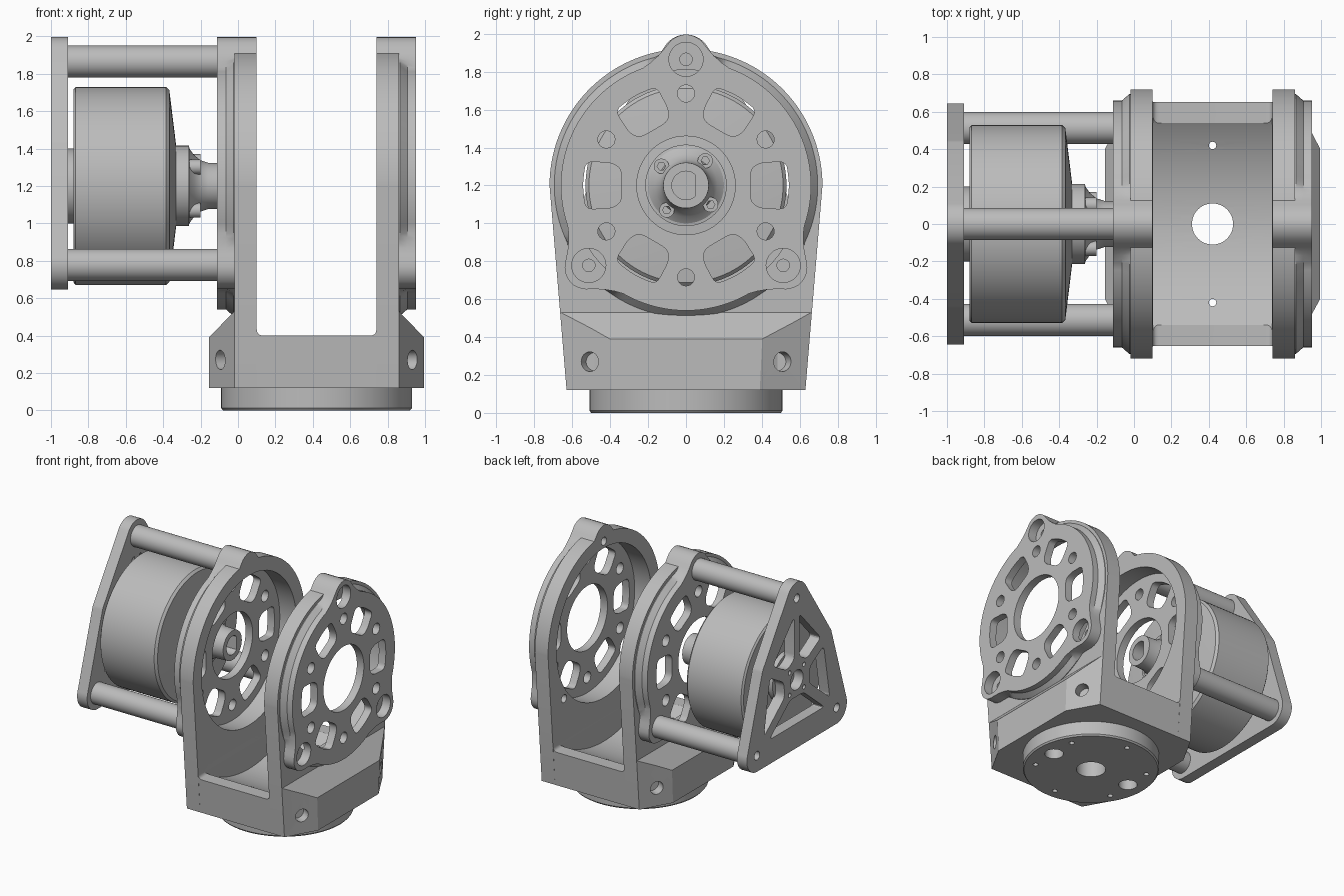
import bpy, bmesh
from math import sin, cos, pi, radians, degrees, hypot
from mathutils import Vector
from mathutils.geometry import convex_hull_2d

if "Cube" in bpy.data.objects:
    bpy.data.objects.remove(bpy.data.objects["Cube"])

grey = bpy.data.materials.new("machined grey")
grey.use_nodes = True
grey.diffuse_color = (0.5, 0.5, 0.5, 1)
grey.node_tree.nodes["Principled BSDF"].inputs["Base Color"].default_value = (0.5, 0.5, 0.5, 1)

CX, AXIS = 0.42, 1.2          # yoke centre in x, height of the motor axis
EARS = (90, 219.5, 320.5)     # bolt ear directions
EAR_POS = [(0, 0.665), (-0.513, -0.422), (0.513, -0.422)]


def make(name, bm):
    bmesh.ops.recalc_face_normals(bm, faces=bm.faces)
    me = bpy.data.meshes.new(name)
    bm.to_mesh(me)
    bm.free()
    me.materials.append(grey)
    ob = bpy.data.objects.new(name, me)
    bpy.context.collection.objects.link(ob)
    return ob


def loft(bm, rings, cap=True):
    """Bridge equal-length rings of points and cap the ends."""
    vs = [[bm.verts.new(p) for p in ring] for ring in rings]
    n = len(vs[0])
    for a, b in zip(vs, vs[1:]):
        for i in range(n):
            bm.faces.new((a[i], a[(i + 1) % n], b[(i + 1) % n], b[i]))
    if cap:
        bm.faces.new(vs[0])
        bm.faces.new(vs[-1])
    return bm


def along_x(pts, x):
    return [(x, p[0], AXIS + p[1]) for p in pts]


def prism_x(bm, pts, x0, x1):
    return loft(bm, [along_x(pts, x0), along_x(pts, x1)])


def disc(r, c=(0, 0), n=32):
    return [(c[0] + r * cos(2 * pi * i / n), c[1] + r * sin(2 * pi * i / n)) for i in range(n)]


def rod(bm, start, end, r, n=32):
    a, b = Vector(start), Vector(end)
    q = (b - a).to_track_quat('Z', 'Y')
    ring = [q @ Vector((x, y, 0)) for x, y in disc(r, n=n)]
    return loft(bm, [[a + p for p in ring], [b + p for p in ring]])


def turned(name, profile, n=96):
    """Solid of revolution about the motor axis from (x, radius) pairs."""
    return make(name, loft(bmesh.new(), [along_x(disc(r, n=n), x) for x, r in profile]))


def rounded(pts, cut, n=5):
    out = []
    for i, p in enumerate(pts):
        p = Vector(p)
        ends = []
        for q in (pts[i - 1], pts[(i + 1) % len(pts)]):
            d = Vector(q) - p
            ends.append(p + d.normalized() * min(cut, d.length * 0.45))
        for k in range(n + 1):
            t = k / n
            out.append(ends[0] * (1 - t) ** 2 + p * 2 * t * (1 - t) + ends[1] * t * t)
    return out


def boolean(ob, bm, op='DIFFERENCE'):
    tool = make("cutter", bm)
    tool.hide_render = True
    m = ob.modifiers.new("cut", 'BOOLEAN')
    m.object, m.operation, m.solver = tool, op, 'EXACT'
    bpy.context.view_layer.objects.active = ob
    bpy.ops.object.modifier_apply(modifier=m.name)
    bpy.data.objects.remove(tool)


def ear_radius(deg, base, ears=EARS):
    """Disc radius with a smooth bulge at each bolt ear."""
    a = min(abs((deg - e + 180) % 360 - 180) for e in ears)
    table = [(0, .797), (3, .791), (6, .768), (9, .73), (12, .7), (16, .675), (20, .66)]
    for (a0, r0), (a1, r1) in zip(table, table[1:]):
        if a <= a1:
            return max(base, r0 + (r1 - r0) * (a - a0) / (a1 - a0))
    return base


def polar(r, deg):
    return (r * cos(radians(deg)), r * sin(radians(deg)))


# Two yoke arms, each a ring housing with a perforated outer plate
for side, label in ((-1, "right"), (1, "left")):
    def X(u):
        return CX + side * u

    outline = [polar(ear_radius(d, 0.72, (90,)), d) for d in range(0, 181, 2)]
    outline += [(-0.63, -1.08), (0.63, -1.08)]
    housing = make(label + "_arm_housing", prism_x(bmesh.new(), outline, X(0.32), X(0.44)))
    boolean(housing, prism_x(bmesh.new(), disc(0.61, n=96), X(0.2), X(0.6)))

    slim = [polar(ear_radius(d, 0.66), d) for d in range(0, 360, 2)]
    wide = [polar(ear_radius(d, 0.695), d) for d in range(0, 360, 2)]
    plate = make(label + "_arm_plate", loft(bmesh.new(), [
        along_x(wide, X(0.43)), along_x(wide, X(0.445)),
        along_x(slim, X(0.485)), along_x(slim, X(0.533))]))
    boolean(plate, prism_x(bmesh.new(), disc(0.61, n=96), X(0.3), X(0.47)))
    holes = prism_x(bmesh.new(), disc(0.26, n=64), X(0.3), X(0.7))
    window = rounded([(0.34, -0.085), (0.39, -0.12), (0.53, -0.125), (0.545, 0),
                      (0.53, 0.125), (0.39, 0.12), (0.34, 0.085)], 0.04)
    for k in range(6):
        a = radians(60 * k)
        prism_x(holes, [(x * cos(a) - y * sin(a), x * sin(a) + y * cos(a)) for x, y in window],
                X(0.3), X(0.7))
        prism_x(holes, disc(0.045, polar(0.485, 60 * k + 30), 24), X(0.3), X(0.7))
    boolean(plate, holes)
    if side > 0:
        for ob in (plate, housing):
            sink = bmesh.new()
            for c in EAR_POS:
                prism_x(sink, disc(0.09, c), X(0.46), X(0.7))
            boolean(ob, sink)
            bore = bmesh.new()
            for c in EAR_POS:
                prism_x(bore, disc(0.033, c, 20), X(0.25), X(0.7))
            boolean(ob, bore)

# Eight-sided yoke base with sloped shoulders and a curved trough
section = [(-0.575, 0.12), (-0.575, 0.39), (-0.44, 0.53), (0.44, 0.53), (0.575, 0.39), (0.575, 0.12)]
base = make("yoke_base", loft(bmesh.new(), [[(CX + u, y, z) for u, z in section] for y in (-0.8, 0.8)]))
octagon = [(0.44, -0.63), (0.58, -0.38), (0.58, 0.38), (0.44, 0.63),
           (-0.44, 0.63), (-0.58, 0.38), (-0.58, -0.38), (-0.44, -0.63)]
boolean(base, loft(bmesh.new(), [[(CX + u, y * s, z) for u, y in octagon]
                                 for z, s in ((0.12, 1), (0.7, 1.07))]), 'INTERSECT')
gap = rounded([(-0.32, 0.4), (0.32, 0.4), (0.32, 1.5), (-0.32, 1.5)], 0.035)
boolean(base, loft(bmesh.new(), [[(CX + p[0], y, p[1]) for p in gap] for y in (-1, 1)]))
boolean(base, prism_x(bmesh.new(), disc(0.965, n=128), CX - 0.319, CX + 0.319))
corner = bmesh.new()
for sx in (-1, 1):
    for sy in (-1, 1):
        mid = Vector((CX + sx * 0.508, sy * 0.505, 0.27))
        out = Vector((sx * 0.25, sy * 0.135, 0)).normalized()
        rod(corner, mid - out * 0.07, mid + out * 0.2, 0.052, 24)
boolean(base, corner)

# Round mounting flange under the base
flange = make("mounting_flange", loft(bmesh.new(), [
    [(CX + x, y, z) for x, y in disc(r, n=96)]
    for z, r in ((0, 0.5), (0.012, 0.51), (0.13, 0.51))]))
for ob in (base, flange):
    drill = rod(bmesh.new(), (CX, 0, -0.1), (CX, 0, 0.6), 0.11, 48)
    for k in range(6):
        x, y = polar(0.42, 90 + 60 * k)
        top = 0.6 if k % 3 == 0 else 0.1
        rod(drill, (CX + x, y, -0.1), (CX + x, y, top), 0.02, 16)
    for s in (-1, 1):
        rod(drill, (CX + s * 0.36, 0, -0.1), (CX + s * 0.36, 0, 0.09), 0.07)
    boolean(ob, drill)

# Motor can, rear boss and output hub
turned("motor_can", [(-0.88, 0.515), (-0.868, 0.53), (-0.385, 0.53), (-0.367, 0.512), (-0.33, 0.21)])
turned("motor_boss", [(-0.92, 0.2), (-0.875, 0.2)])
hub = turned("output_hub", [(-0.335, 0.215), (-0.262, 0.215), (-0.26, 0.2), (-0.235, 0.165),
                            (-0.2, 0.137), (-0.16, 0.124), (-0.05, 0.12)])
shaft = [(min(x, 0.05), y) for x, y in disc(0.075)]
boolean(hub, prism_x(bmesh.new(), shaft, -0.18, 0.1))
for k in range(4):
    c = polar(0.165, 52 + 90 * k)
    bolt = make("hub_bolt_%d" % (k + 1), prism_x(bmesh.new(), disc(0.04, c, 24), -0.27, -0.2))
    boolean(bolt, prism_x(bmesh.new(), disc(0.022, c, 6), -0.22, -0.1))

# Three standoff rods between arm and end plate
for k, c in enumerate(EAR_POS):
    make("standoff_%d" % (k + 1), prism_x(bmesh.new(), disc(0.086, c), -0.92, -0.08))

# Trussed end plate
cloud = []
for c in EAR_POS:
    cloud += disc(0.131, c, 64)
for s in (-1, 1):
    cloud += disc(0.09, (s * 0.36, 0.2), 48)
hull = [cloud[i] for i in convex_hull_2d([Vector(p) for p in cloud])]
end = make("end_plate", prism_x(bmesh.new(), hull, -1.0, -0.91))
nodes = [Vector(p) for p in (EAR_POS[0], (-0.4, 0.23), EAR_POS[1], EAR_POS[2], (0.4, 0.23))]
truss = bmesh.new()
for a, b in zip(nodes, nodes[1:] + nodes[:1]):
    quad = [a.normalized() * 0.15, a * 0.93, b * 0.93, b.normalized() * 0.15]
    mid = sum(quad, Vector((0, 0))) / 4
    prism_x(truss, rounded([mid + (p - mid) * 0.74 for p in quad], 0.04), -1.1, -0.8)
for c in EAR_POS:
    prism_x(truss, disc(0.035, c, 20), -1.1, -0.8)
prism_x(truss, disc(0.08), -1.1, -0.8)
for k in range(4):
    prism_x(truss, disc(0.018, polar(0.13, 90 * k + 45), 12), -1.1, -0.8)
boolean(end, truss)

# Smooth round surfaces, keep machined edges crisp
for ob in bpy.context.scene.objects:
    if ob.type == 'MESH':
        bpy.ops.object.select_all(action='DESELECT')
        ob.select_set(True)
        bpy.context.view_layer.objects.active = ob
        bpy.ops.object.shade_smooth_by_angle(angle=radians(25))
